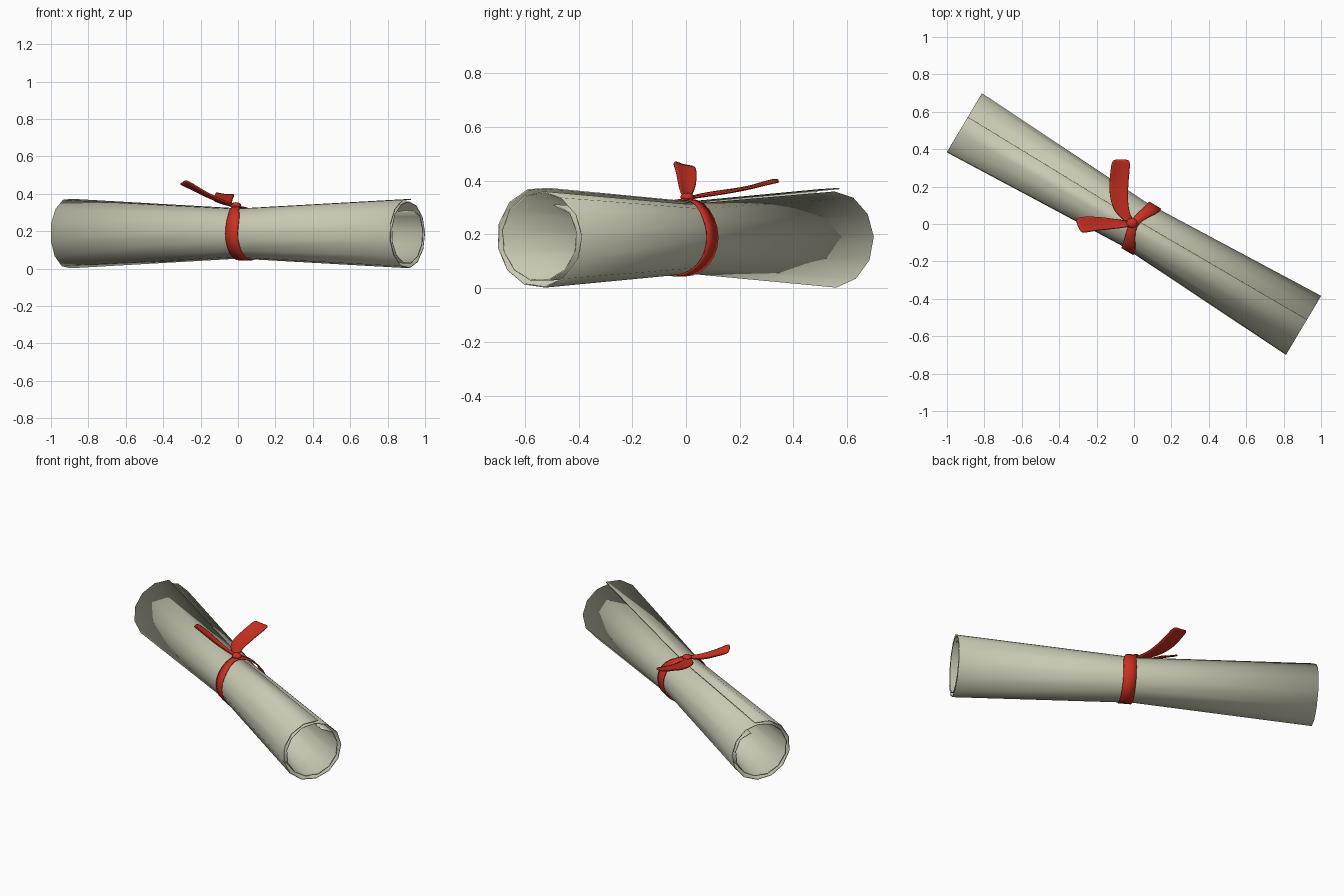
import bpy, bmesh, math
from mathutils import Vector

if "Cube" in bpy.data.objects:
    bpy.data.objects.remove(bpy.data.objects["Cube"])

AXIS = Vector((0.8585, -0.5128, 0))      # along the roll
SIDE = Vector((0.5128, 0.8585, 0))       # across the roll
UP = Vector((0, 0, 1))
CENTRE = Vector((0, 0, 0.188))


def material(name, color):
    m = bpy.data.materials.new(name)
    m.diffuse_color = (*color, 1)
    m.use_nodes = True
    m.node_tree.nodes["Principled BSDF"].inputs["Base Color"].default_value = m.diffuse_color
    return m


def loft(name, rows, mat, thickness, closed=False, subdiv=0):
    """Sheet through rows of points, given a thin solid thickness."""
    bm = bmesh.new()
    grid = [[bm.verts.new(p) for p in row] for row in rows]
    n = len(grid)
    for i in range(n if closed else n - 1):
        a, b = grid[i], grid[(i + 1) % n]
        for j in range(len(a) - 1):
            bm.faces.new((a[j], a[j + 1], b[j + 1], b[j]))
    bmesh.ops.recalc_face_normals(bm, faces=bm.faces)
    me = bpy.data.meshes.new(name)
    bm.to_mesh(me)
    bm.free()
    ob = bpy.data.objects.new(name, me)
    bpy.context.collection.objects.link(ob)
    me.materials.append(mat)
    if subdiv:
        s = ob.modifiers.new("smooth", 'SUBSURF')
        s.levels = s.render_levels = subdiv
    t = ob.modifiers.new("thickness", 'SOLIDIFY')
    t.thickness, t.offset = thickness, 0
    bpy.ops.object.select_all(action='DESELECT')
    bpy.context.view_layer.objects.active = ob
    ob.select_set(True)
    bpy.ops.object.shade_smooth_by_angle(angle=math.radians(40))
    return ob


def polar(deg, r, along):
    """Point around the roll; 0 degrees is the top, positive towards SIDE."""
    a = math.radians(deg)
    return CENTRE + AXIS * along + SIDE * (r * math.sin(a)) + UP * (r * math.cos(a))


paper = material("paper", (0.58, 0.58, 0.45))
red = material("ribbon_red", (0.6, 0.03, 0.015))

# Parchment: two turns of a spiral, pinched at the waist
KEYS = [(26, 0.135), (54, 0.158), (360, 0.169), (450, 0.181), (560, 0.186), (731, 0.186)]


def spiral_radius(deg):
    for (a, ra), (b, rb) in zip(KEYS, KEYS[1:]):
        if deg <= b:
            return ra + (rb - ra) * (deg - a) / (b - a)
    return KEYS[-1][1]


STEPS = 25
rows = []
for i in range(STEPS + 1):
    deg = 26 + 705 * i / STEPS
    r = spiral_radius(deg)
    rows.append([polar(deg, r * k, d) for d, k in ((-1.056, 1), (0, 0.72), (1.056, 1))])
loft("parchment", rows, paper, 0.005)

# Ribbon band: ring round the waist, narrowing and shifting at the knot
rows = []
for i in range(24):
    deg = 360 * i / 24
    near = max(0, math.cos(math.radians(deg))) ** 4
    mid = 0.045 - 0.045 * near
    half = 0.038 - 0.016 * near
    rows.append([polar(deg, 0.142, mid + s * half) for s in (-1, 0, 1)])
loft("ribbon_band", rows, red, 0.006, closed=True)

# Knot on top of the band
bpy.ops.mesh.primitive_uv_sphere_add(segments=12, ring_count=8, radius=1, location=(-0.012, 0.005, 0.338))
knot = bpy.context.object
knot.name = "ribbon_knot"
knot.scale = (0.03, 0.026, 0.017)
knot.data.materials.append(red)
bpy.ops.object.shade_smooth()


def tail(name, pairs, sag):
    """Ribbon end through pairs of edge points, cupped across its width."""
    rows = []
    for a, b in pairs:
        a, b = Vector(a), Vector(b)
        rows.append([a, (a + b) / 2 - UP * sag, b])
    loft(name, rows, red, 0.006, subdiv=2)


# Loose ribbon ends
tail("back_tail", [
    ((-0.025, 0.000, 0.335), (0.000, 0.010, 0.338)),
    ((-0.095, 0.050, 0.350), (-0.022, 0.050, 0.342)),
    ((-0.130, 0.130, 0.362), (-0.035, 0.120, 0.350)),
    ((-0.132, 0.230, 0.375), (-0.030, 0.230, 0.372)),
    ((-0.122, 0.300, 0.398), (-0.022, 0.300, 0.388)),
    ((-0.118, 0.345, 0.408), (-0.020, 0.345, 0.398))], 0.010)
tail("side_tail", [
    ((-0.005, -0.010, 0.338), (-0.005, 0.012, 0.338)),
    ((-0.080, -0.022, 0.365), (-0.090, 0.025, 0.352)),
    ((-0.160, -0.030, 0.402), (-0.175, 0.038, 0.385)),
    ((-0.230, -0.038, 0.445), (-0.250, 0.040, 0.425)),
    ((-0.282, -0.052, 0.478), (-0.318, 0.036, 0.455))], 0.012)
